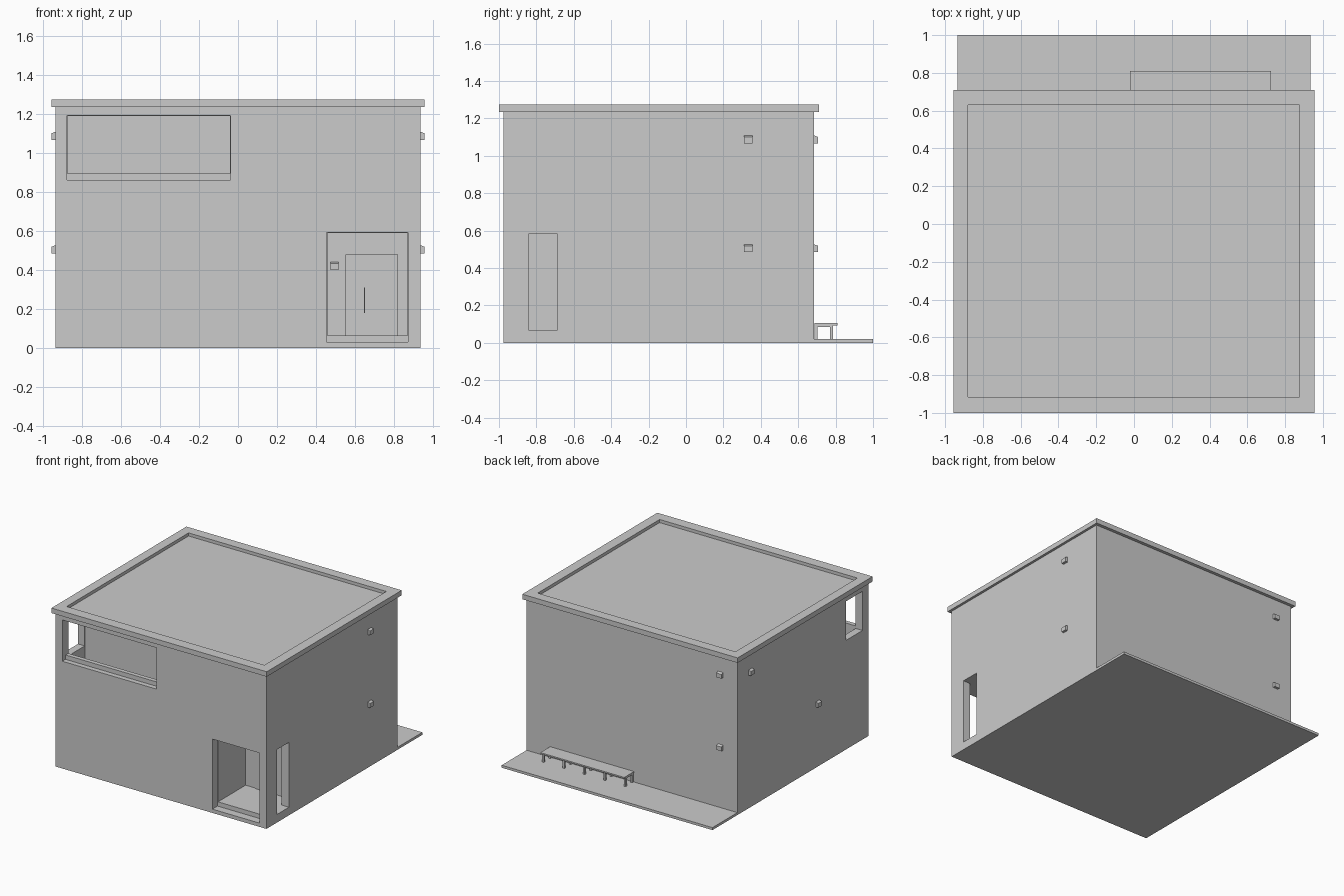
import bpy, bmesh

if "Cube" in bpy.data.objects:
    bpy.data.objects.remove(bpy.data.objects["Cube"])


def make(name, verts, faces):
    mesh = bpy.data.meshes.new(name)
    mesh.from_pydata(verts, [], faces)
    bm = bmesh.new()
    bm.from_mesh(mesh)
    bmesh.ops.recalc_face_normals(bm, faces=bm.faces)
    bm.to_mesh(mesh)
    bm.free()
    ob = bpy.data.objects.new(name, mesh)
    bpy.context.collection.objects.link(ob)
    return ob


def box(name, x, y, z):
    verts = [(a, b, c) for c in z for b in y for a in x]
    faces = [(0, 1, 3, 2), (4, 5, 7, 6), (0, 1, 5, 4),
             (2, 3, 7, 6), (0, 2, 6, 4), (1, 3, 7, 5)]
    return make(name, verts, faces)


def cut(target, x, y, z):
    cutter = box("cutter", x, y, z)
    cutter.hide_render = True
    mod = target.modifiers.new("cut", 'BOOLEAN')
    mod.operation = 'DIFFERENCE'
    mod.solver = 'EXACT'
    mod.object = cutter
    bpy.context.view_layer.objects.active = target
    bpy.ops.object.modifier_apply(modifier=mod.name)
    bpy.data.objects.remove(cutter)


def lamp(name, origin, out, along, depth=0.02, w=0.045):
    # Small wall light: sloping-top profile extruded along the wall
    profile = [(-0.003, -0.02), (depth, -0.02), (depth, 0.014), (-0.003, 0.023)]
    verts = [(origin[0] + out[0] * d + along[0] * s,
              origin[1] + out[1] * d + along[1] * s, origin[2] + h)
             for s in (-w / 2, w / 2) for d, h in profile]
    faces = [(0, 1, 2, 3), (4, 5, 6, 7)]
    faces += [(i, (i + 1) % 4, (i + 1) % 4 + 4, i + 4) for i in range(4)]
    make(name, verts, faces)


# House block
house = box("house_walls", (-0.935, 0.935), (-0.975, 0.685), (0, 1.237))

# Entrance porch: recess, front step and side slot
cut(house, (0.46, 0.87), (-1.1, -0.56), (0.065, 0.59))
cut(house, (0.455, 0.872), (-1.1, -0.91), (0.03, 0.592))
cut(house, (0.8, 1.1), (-0.84, -0.69), (0.065, 0.585))

# Corner balcony: sunken room, front opening with stepped sill, side opening
cut(house, (-0.875, -0.04), (-0.90, -0.69), (0.70, 1.19))
cut(house, (-0.875, -0.04), (-1.1, -0.8), (0.895, 1.189))
cut(house, (-0.876, -0.039), (-1.1, -0.935), (0.86, 1.191))
cut(house, (-1.1, -0.8), (-0.90, -0.692), (0.875, 1.188))

# Roof slab with raised rim
roof = box("roof", (-0.955, 0.955), (-1.0, 0.71), (1.235, 1.275))
cut(roof, (-0.88, 0.875), (-0.915, 0.63), (1.25, 1.4))

# Front door, handle
box("door", (0.55, 0.82), (-0.568, -0.555), (0.064, 0.48))
box("door_handle", (0.645, 0.652), (-0.585, -0.578), (0.18, 0.31))
for z in (0.20, 0.285):
    box("handle_mount", (0.646, 0.651), (-0.58, -0.566), (z, z + 0.006))

# Wall lights
lamp("porch_light", (0.495, -0.56, 0.42), (0, -1), (1, 0), w=0.04)
for z in (0.505, 1.087):
    lamp("right_light", (0.935, 0.332, z), (1, 0), (0, 1))
    lamp("back_light", (-0.785, 0.685, z), (0, 1), (1, 0))
for y, z in ((-0.334, 0.505), (0.52, 1.087)):
    lamp("left_light", (-0.935, y, z), (-1, 0), (0, 1))

# Back terrace
box("terrace", (-0.935, 0.935), (0.68, 1.0), (0, 0.02))

# Bench: seat, frames and legs
box("bench_seat", (-0.02, 0.725), (0.686, 0.81), (0.094, 0.105))
for i in range(5):
    x = -0.015 + i * 0.1815
    box("bench_crossbar", (x, x + 0.014), (0.688, 0.786), (0.084, 0.095))
    for y in (0.688, 0.77):
        box("bench_leg", (x, x + 0.014), (y, y + 0.016), (0.019, 0.085))
